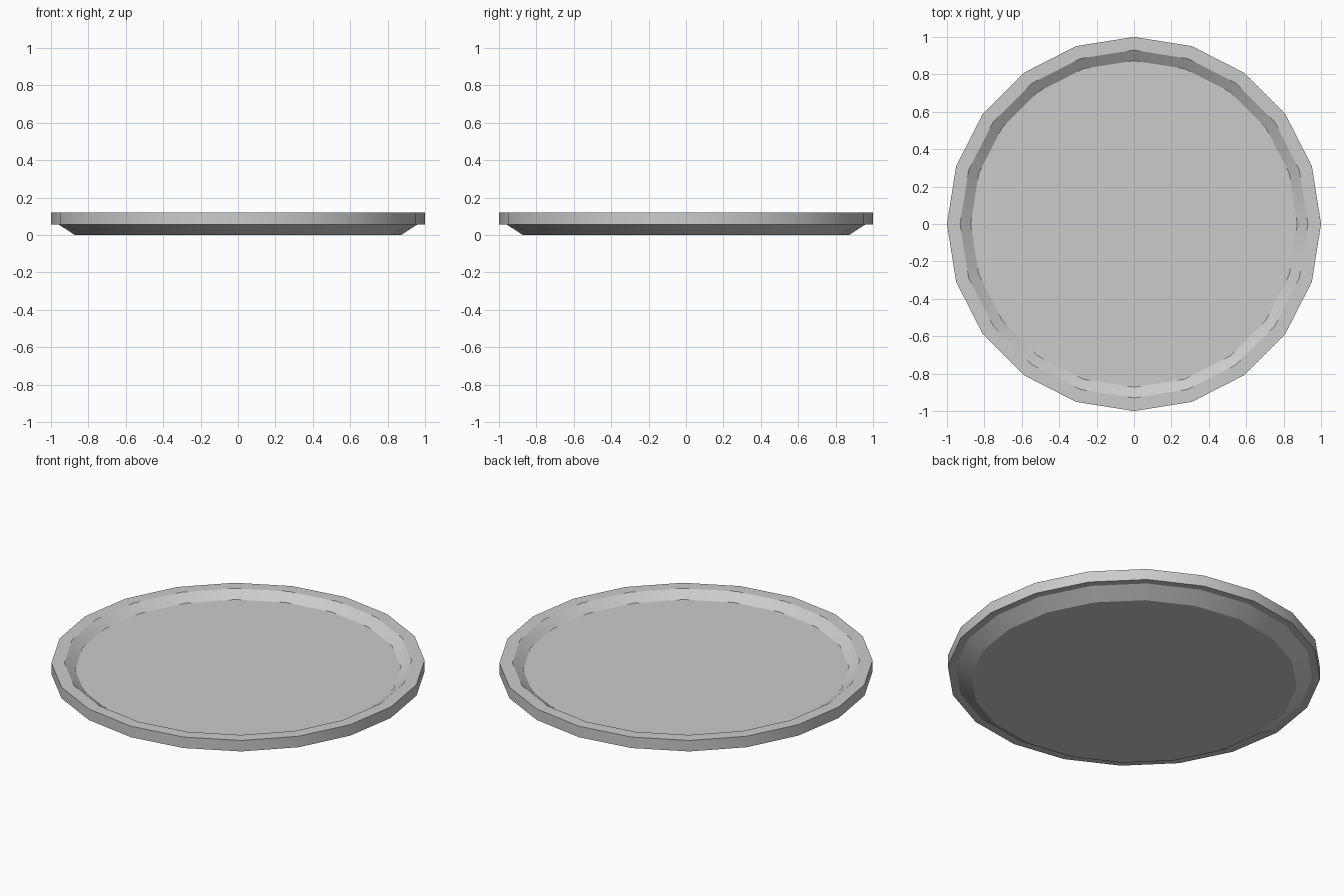
import bpy, bmesh, math

if "Cube" in bpy.data.objects:
    bpy.data.objects.remove(bpy.data.objects["Cube"])

SIDES = 20

# Dish cross-section (radius, height), from underside centre outwards to floor
profile = [(0.873, 0.0), (0.957, 0.055), (1.0, 0.055), (1.0, 0.12),
           (0.93, 0.12), (0.873, 0.08)]

bm = bmesh.new()
rings = [[bm.verts.new((r * math.cos(2 * math.pi * i / SIDES),
                        r * math.sin(2 * math.pi * i / SIDES), z))
          for i in range(SIDES)] for r, z in profile]

# Walls and rim
for a, b in zip(rings, rings[1:]):
    for i in range(SIDES):
        j = (i + 1) % SIDES
        bm.faces.new((a[i], a[j], b[j], b[i]))

# Base and dish floor
bm.faces.new(rings[0][::-1])
bm.faces.new(rings[-1])
bmesh.ops.recalc_face_normals(bm, faces=bm.faces)

mesh = bpy.data.meshes.new("round_tray")
bm.to_mesh(mesh)
bm.free()
tray = bpy.data.objects.new("round_tray", mesh)
bpy.context.collection.objects.link(tray)

# Smooth round the sides, sharp at the rim edges
bpy.context.view_layer.objects.active = tray
tray.select_set(True)
bpy.ops.object.shade_smooth_by_angle(angle=math.radians(25))
